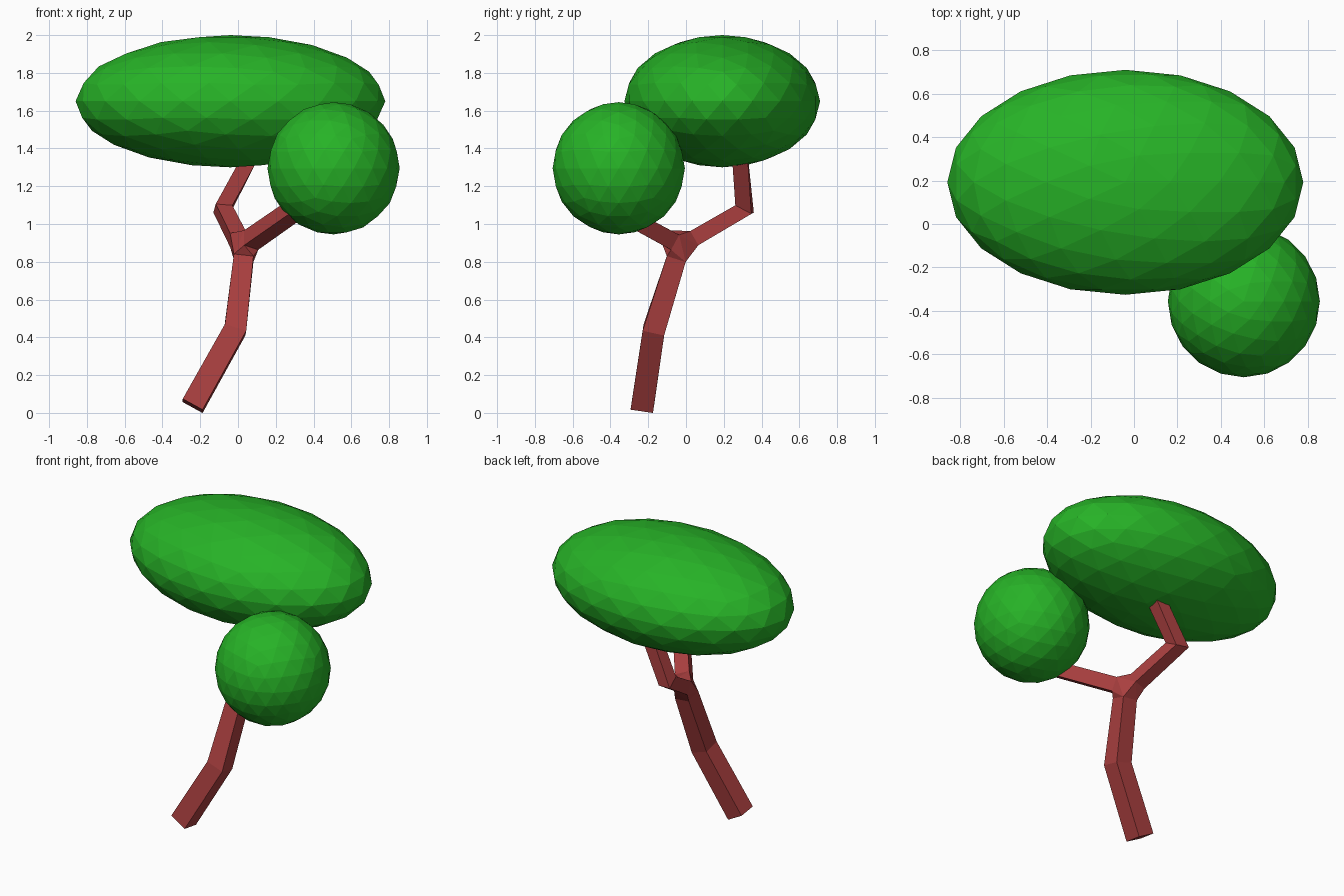
import bpy, bmesh
from mathutils import Vector

cube = bpy.data.objects.get("Cube")
if cube:
    bpy.data.objects.remove(cube)


def material(name, colour):
    m = bpy.data.materials.new(name)
    m.use_nodes = True
    m.diffuse_color = (*colour, 1)
    m.node_tree.nodes["Principled BSDF"].inputs["Base Color"].default_value = (*colour, 1)
    return m


leaf_green = material("leaf green", (0.02, 0.45, 0.02))
bark_red = material("bark red", (0.40, 0.05, 0.05))


def add_object(name, bm, mat):
    bmesh.ops.recalc_face_normals(bm, faces=bm.faces[:])
    mesh = bpy.data.meshes.new(name)
    bm.to_mesh(mesh)
    bm.free()
    mesh.materials.append(mat)
    obj = bpy.data.objects.new(name, mesh)
    bpy.context.collection.objects.link(obj)
    return obj


def square_rings(points, halves):
    """Mitred square cross-sections along a bent path."""
    pts = [Vector(p) for p in points]
    dirs = [(b - a).normalized() for a, b in zip(pts, pts[1:])]
    rings = []
    for i, (p, h) in enumerate(zip(pts, halves)):
        d_in, d_out = dirs[max(i - 1, 0)], dirs[min(i, len(dirs) - 1)]
        normal = (d_in + d_out).normalized()
        u = Vector((1, 0, 0))
        u = (u - d_in * u.dot(d_in)).normalized()
        v = d_in.cross(u)
        ring = []
        for a, b in ((-1, -1), (1, -1), (1, 1), (-1, 1)):
            off = (u * a + v * b) * h
            # slide each corner along the path onto the mitre plane
            ring.append(p + off - d_in * (off.dot(normal) / d_in.dot(normal)))
        rings.append(ring)
    return rings


def limb(name, rings):
    bm = bmesh.new()
    loops = [[bm.verts.new(c) for c in ring] for ring in rings]
    for lo, hi in zip(loops, loops[1:]):
        for k in range(4):
            n = (k + 1) % 4
            bm.faces.new((lo[k], lo[n], hi[n], hi[k]))
    bm.faces.new(loops[0])
    bm.faces.new(loops[-1])
    add_object(name, bm, bark_red)


# Trunk and two branches
trunk = square_rings([(-0.24, -0.23, 0.037), (-0.015, -0.17, 0.44), (0.03, -0.05, 0.82)],
                     (0.06, 0.058, 0.052))
back_branch = square_rings([(0.0, 0.035, 0.92), (-0.08, 0.31, 1.08), (0.1, 0.28, 1.42)],
                           (0.043, 0.041, 0.041))
front_branch = square_rings([(0.07, -0.08, 0.915), (0.35, -0.44, 1.11)], (0.045, 0.043))
limb("trunk", trunk)
limb("back_branch", back_branch)
limb("front_branch", front_branch)

# Fork joining the three limbs
bm = bmesh.new()
for ring in (trunk[-1], back_branch[0], front_branch[0]):
    for corner in ring:
        bm.verts.new(corner)
hull = bmesh.ops.convex_hull(bm, input=bm.verts[:])
unused = [g for g in hull["geom_interior"] if isinstance(g, bmesh.types.BMVert)]
bmesh.ops.delete(bm, geom=unused, context="VERTS")
add_object("fork", bm, bark_red)

# Faceted foliage
for name, centre, radii in (
        ("large_foliage", (-0.04, 0.192, 1.65), (0.82, 0.518, 0.35)),
        ("small_foliage", (0.506, -0.356, 1.295), (0.35, 0.35, 0.35))):
    bm = bmesh.new()
    bmesh.ops.create_icosphere(bm, subdivisions=3, radius=1)
    bmesh.ops.scale(bm, vec=radii, verts=bm.verts[:])
    add_object(name, bm, leaf_green).location = centre
